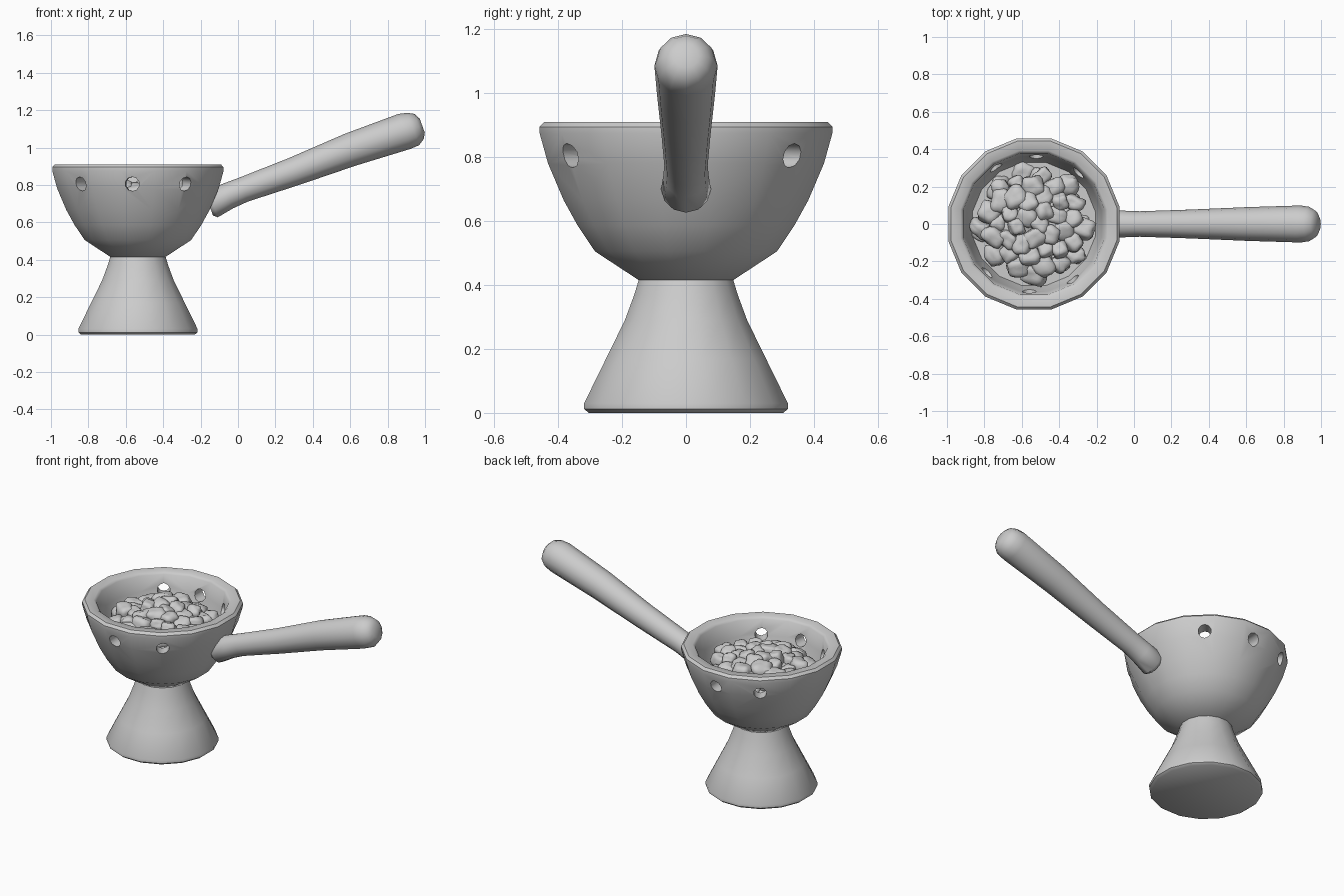
import bpy, bmesh, math, random
from mathutils import Vector, Matrix, noise

if "Cube" in bpy.data.objects:
    bpy.data.objects.remove(bpy.data.objects["Cube"])

random.seed(4)
CX = -0.535          # bowl axis
SIDES = 16

grey = bpy.data.materials.new("plain grey")
grey.diffuse_color = (0.6, 0.6, 0.6, 1)
grey.use_nodes = True
grey.node_tree.nodes["Principled BSDF"].inputs["Base Color"].default_value = grey.diffuse_color


def finish(bm, name, angle=40):
    bmesh.ops.recalc_face_normals(bm, faces=bm.faces)
    me = bpy.data.meshes.new(name)
    bm.to_mesh(me)
    bm.free()
    me.materials.append(grey)
    ob = bpy.data.objects.new(name, me)
    bpy.context.collection.objects.link(ob)
    smooth(ob, angle)
    return ob


def smooth(ob, angle):
    bpy.ops.object.select_all(action='DESELECT')
    ob.select_set(True)
    bpy.context.view_layer.objects.active = ob
    bpy.ops.object.shade_smooth_by_angle(angle=math.radians(angle))


def skin(bm, rings):
    """Join rings of points with quads and cap both ends."""
    loops = [[bm.verts.new(p) for p in ring] for ring in rings]
    n = len(loops[0])
    for a, b in zip(loops, loops[1:]):
        for i in range(n):
            j = (i + 1) % n
            bm.faces.new((a[i], a[j], b[j], b[i]))
    bm.faces.new(loops[0])
    bm.faces.new(loops[-1])


def lathe(name, profile):
    bm = bmesh.new()
    angles = [(i + 0.5) * 2 * math.pi / SIDES for i in range(SIDES)]
    skin(bm, [[(CX + r * math.cos(a), r * math.sin(a), z) for a in angles]
              for r, z in profile])
    return finish(bm, name)


# flared foot
lathe("pedestal", [(0.31, 0), (0.325, 0.012), (0.325, 0.03), (0.255, 0.17),
                   (0.195, 0.29), (0.165, 0.37), (0.148, 0.425)])

# hollow bowl
bowl = lathe("bowl", [(0.15, 0.415), (0.29, 0.505), (0.345, 0.585), (0.39, 0.665),
                      (0.44, 0.78), (0.467, 0.875), (0.467, 0.895), (0.452, 0.91),
                      (0.40, 0.908), (0.385, 0.895), (0.368, 0.80), (0.335, 0.70)])

# vent holes: three on the front, three on the back
bm = bmesh.new()
for deg in (49, 88, 124, -55, -94, -134):
    a = math.radians(deg)
    d = Vector((math.cos(a), math.sin(a), 0))
    m = (Matrix.Translation(Vector((CX, 0, 0.805)) + d * 0.44)
         @ d.to_track_quat('Z', 'Y').to_matrix().to_4x4())
    bmesh.ops.create_cone(bm, cap_ends=True, segments=10, radius1=0.038,
                          radius2=0.038, depth=0.22, matrix=m)
cutter = finish(bm, "vent_cutter")
cutter.hide_render = True
mod = bowl.modifiers.new("vents", 'BOOLEAN')
mod.operation = 'DIFFERENCE'
mod.object = cutter
bpy.ops.object.select_all(action='DESELECT')
bowl.select_set(True)
bpy.context.view_layer.objects.active = bowl
bpy.ops.object.modifier_apply(modifier=mod.name)
bpy.data.objects.remove(cutter)
smooth(bowl, 40)

# tapered handle rising to the right: (x, z, radius)
path = [(-0.155, 0.695, 0.062), (-0.135, 0.70, 0.078), (-0.05, 0.742, 0.071),
        (0.03, 0.775, 0.068), (0.3, 0.872, 0.077), (0.6, 0.988, 0.090),
        (0.89, 1.086, 0.099), (0.937, 1.099, 0.092), (0.968, 1.112, 0.072),
        (0.985, 1.117, 0.04)]
tilt = math.radians(20)
up = Vector((-math.sin(tilt), 0, math.cos(tilt)))
bm = bmesh.new()
skin(bm, [[Vector((x, 0, z)) + up * (r * math.cos(a)) + Vector((0, r * math.sin(a), 0))
           for a in (k * math.pi / 6 for k in range(12))] for x, z, r in path])
finish(bm, "handle", 50)

# heap of rounded lumps inside the bowl
bm = bmesh.new()


def lump(x, y, z, size):
    verts = bmesh.ops.create_icosphere(bm, subdivisions=3, radius=1)['verts']
    seed = Vector([random.uniform(-50, 50) for _ in range(3)])
    rot = Matrix.Rotation(random.uniform(0, 6.28), 3, 'Z') @ Matrix.Rotation(
        random.uniform(-0.5, 0.5), 3, 'X')
    sx, sy, sz = (size * random.uniform(0.85, 1.15), size * random.uniform(0.75, 1.0),
                  size * random.uniform(0.7, 0.9))
    for v in verts:
        p = v.co.copy()
        p *= 1.05 / sum(abs(c) ** 3.5 for c in p) ** (1 / 3.5)   # pillow shape
        p *= 1 + 0.22 * noise.noise(p * 1.2 + seed)
        v.co = rot @ Vector((p.x * sx, p.y * sy, p.z * sz)) + Vector((CX + x, y, z))


for count, spread, drop, phase in ((40, 0.285, 0.0, 0.0), (30, 0.29, 0.07, 1.3)):
    for i in range(count):
        r = spread * math.sqrt((i + 0.5) / count)
        a = i * 2.39996 + phase
        z = 0.85 - 0.10 * (r / spread) ** 2 - drop + random.uniform(-0.015, 0.015)
        lump(r * math.cos(a), r * math.sin(a), z, random.uniform(0.042, 0.06))
finish(bm, "coals", 60)
